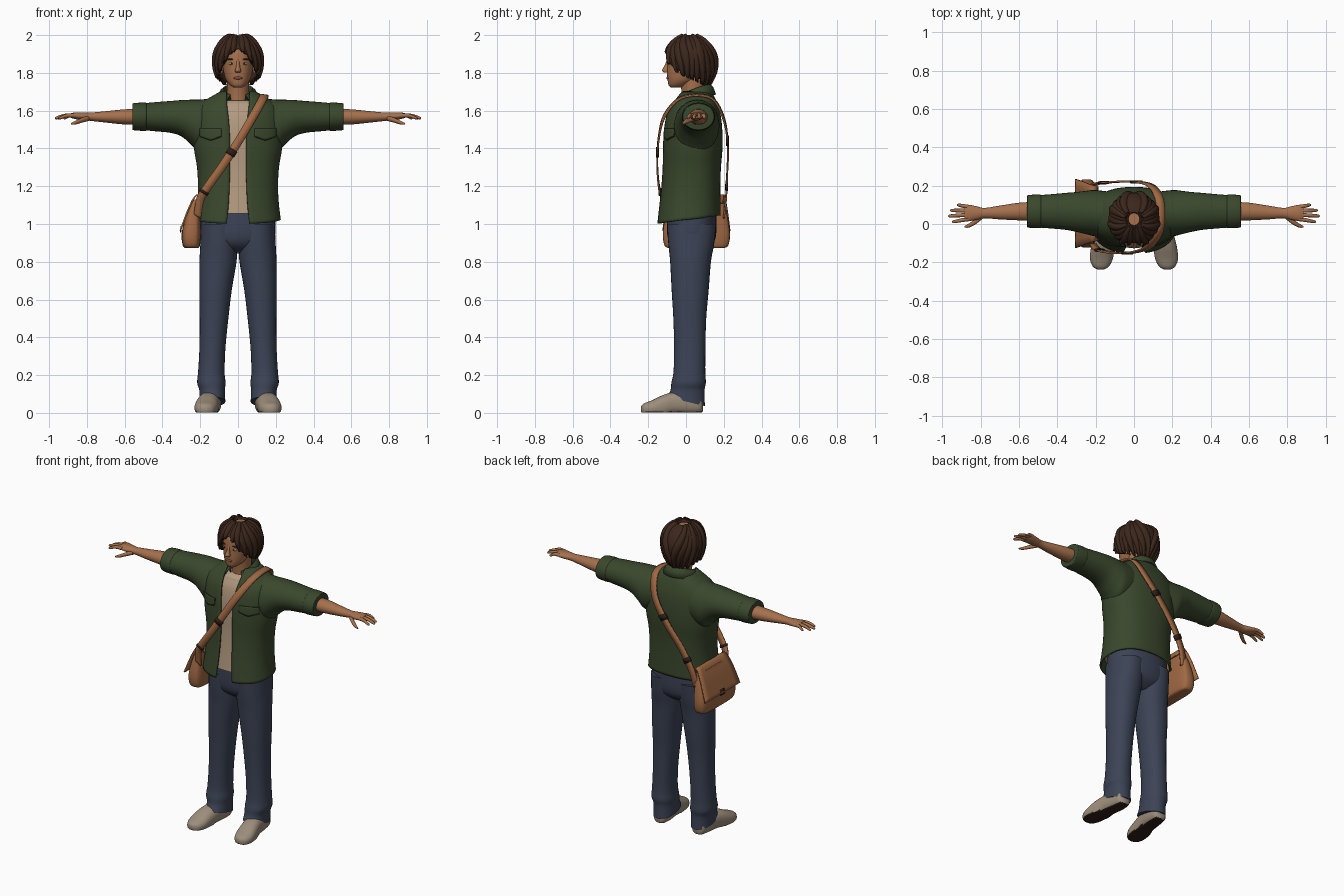
import bpy, bmesh
from math import sin, cos, pi, asin, sqrt, copysign
from mathutils import Vector, Matrix

if "Cube" in bpy.data.objects:
    bpy.data.objects.remove(bpy.data.objects["Cube"])


def colour(name, r, g, b):
    m = bpy.data.materials.new(name)
    m.use_nodes = True
    c = [(v / 255) ** 2.2 for v in (r, g, b)] + [1]
    m.diffuse_color = c
    bsdf = m.node_tree.nodes["Principled BSDF"]
    bsdf.inputs["Base Color"].default_value = c
    bsdf.inputs["Roughness"].default_value = 0.8
    return m


SKIN = colour("skin", 164, 112, 78)
LIP = colour("lip", 140, 84, 66)
WHITE = colour("eye white", 200, 190, 180)
HAIR = colour("dark brown hair", 62, 43, 33)
GREEN = colour("olive green cloth", 60, 73, 48)
CREAM = colour("cream cloth", 178, 153, 127)
DENIM = colour("blue denim", 62, 69, 86)
SHOE = colour("beige canvas", 156, 141, 123)
DARK = colour("dark brown rubber", 48, 36, 30)
LEATHER = colour("tan leather", 158, 104, 69)


def finish(name, bm, mats, mirror=False, thick=0):
    me = bpy.data.meshes.new(name)
    bmesh.ops.recalc_face_normals(bm, faces=bm.faces)
    bm.to_mesh(me)
    bm.free()
    for m in mats:
        me.materials.append(m)
    me.shade_smooth()
    me.set_sharp_from_angle(angle=0.8)
    ob = bpy.data.objects.new(name, me)
    bpy.context.collection.objects.link(ob)
    if mirror:
        ob.modifiers.new("mirror", "MIRROR").use_mirror_merge = False
    if thick:
        mod = ob.modifiers.new("thickness", "SOLIDIFY")
        mod.thickness, mod.offset = thick, 0
    return ob


def skin(name, mat, grid, closed=False, mirror=False, thick=0, rule=None):
    """Surface through rows of points; closed rows are capped at both ends."""
    bm = bmesh.new()
    rows = [[bm.verts.new(p) for p in row] for row in grid]
    n = len(rows[0])
    for a, b in zip(rows, rows[1:]):
        for i in range(n if closed else n - 1):
            j = (i + 1) % n
            bm.faces.new((a[i], a[j], b[j], b[i]))
    if closed and not thick:
        bm.faces.new(rows[0])
        bm.faces.new(rows[-1])
    mats = [mat]
    if rule:
        bmesh.ops.recalc_face_normals(bm, faces=bm.faces)
        mats.append(rule[0])
        for f in bm.faces:
            f.material_index = int(rule[1](f))
    return finish(name, bm, mats, mirror, thick)


def smooth(rows, k=5):
    """Catmull-Rom interpolation of rows of numbers."""
    out, last = [], len(rows) - 1
    for i in range(last):
        a, b, c, d = (rows[min(max(j, 0), last)] for j in range(i - 1, i + 3))
        for s in range(k):
            t = s / k
            out.append(tuple(q + t / 2 * (r - p + t * (2*p - 5*q + 4*r - u + t * (3*(q - r) + u - p)))
                             for p, q, r, u in zip(a, b, c, d)))
    return out + [tuple(rows[last])]


def power(v, p):
    return copysign(abs(v) ** p, v)


def tube(name, mat, axis, rows, p=1.0, n=32, mirror=False, warp=None, rule=None):
    """Loft of ovals: position on axis, two centre values, two radii."""
    grid = []
    for pos, c1, c2, r1, r2 in smooth(rows):
        ring = []
        for i in range(n):
            t = 2 * pi * i / n
            a, b = c1 + r1 * power(cos(t), p), c2 + r2 * power(sin(t), p)
            v = {"x": (pos, a, b), "y": (a, pos, b), "z": (a, b, pos)}[axis]
            ring.append(warp(*v) if warp else v)
        grid.append(ring)
    return skin(name, mat, grid, True, mirror, rule=rule)


def blob(name, mat, loc, size, mirror=False):
    bm = bmesh.new()
    bmesh.ops.create_uvsphere(bm, u_segments=16, v_segments=10, radius=1,
                              matrix=Matrix.Translation(loc) @ Matrix.Diagonal((*size, 1)))
    return finish(name, bm, [mat], mirror)


# Trousers: hips and two legs with a slanted hem
tube("trouser_hips", DENIM, "z", [(.85, 0, .03, .08, .06), (.89, 0, .03, .17, .11),
     (.95, 0, .03, .198, .13), (1.08, 0, .03, .195, .13)], .9)
tube("trouser_legs", DENIM, "z", [
    (.06, .135, 0, .068, .1), (.12, .137, .008, .068, .09), (.16, .141, .014, .075, .091),
    (.22, .141, .018, .07, .084), (.35, .135, .02, .069, .083), (.5, .127, .02, .076, .087),
    (.65, .119, .022, .086, .098), (.8, .106, .024, .098, .108), (.9, .1, .028, .099, .122),
    (1, .097, .03, .098, .13)], .92, mirror=True,
    warp=lambda x, y, z: (x, y, z - max(0, .12 - z) * 4 * y))

# Shoes with a dark underside
tube("shoes", SHOE, "y", [
    (.09, .14, .04, .02, .03), (.075, .14, .045, .044, .05), (.02, .143, .05, .054, .06),
    (-.06, .153, .05, .057, .06), (-.12, .163, .035, .061, .06), (-.18, .17, .025, .06, .042),
    (-.222, .173, .02, .042, .03), (-.238, .174, .02, .015, .015)], .85, mirror=True,
    warp=lambda x, y, z: (x, y, max(z, .002)),
    rule=(DARK, lambda f: f.normal.z < -.6))

# Jacket body: an open shell; each row is height, centre y, radii, opening
JACKET = smooth([
    (1, .015, .225, .165, .06), (1.1, .02, .212, .158, .05), (1.2, .025, .207, .152, .045),
    (1.3, .03, .212, .15, .042), (1.4, .035, .228, .153, .042), (1.5, .037, .232, .15, .045),
    (1.58, .04, .225, .138, .052), (1.63, .045, .198, .118, .058), (1.67, .05, .14, .097, .06),
    (1.7, .05, .085, .08, .06)])
P = .85


def jacket_row(z):
    for a, b in zip(JACKET, JACKET[1:]):
        if z <= b[0]:
            break
    f = (z - a[0]) / (b[0] - a[0])
    return [u + (v - u) * f for u, v in zip(a, b)]


def jacket_point(t, z, off=0):
    _, cy, rx, ry, _ = jacket_row(z)
    return ((rx + off) * power(sin(t), P), cy - (ry + off) * power(cos(t), P), z)


def jacket_angle(x, z):
    return asin(min(1, (x / jacket_row(z)[2]) ** (1 / P)))


grid = []
for i in range(45):
    row = []
    for j in range(65):
        z = 1.7 - .7 * (1 - i / 44)
        a = jacket_angle(jacket_row(z)[4], z)
        t = a + (2 * pi - 2 * a) * j / 64
        hem = 1.002 + .022 * (1 - cos(t))
        row.append(jacket_point(t, hem + (1.7 - hem) * i / 44))
    grid.append(row)
skin("jacket_body", GREEN, grid, thick=.01)

# Undershirt, filling the opening
tube("undershirt", CREAM, "z", [(r[0], 0, r[1], r[2] - .018, r[3] - .018) for r in JACKET
     if 1.04 < r[0] < 1.645] + [(1.655, 0, .045, .075, .075)], P)

# Folded collar
grid = []
for rx, ry, cy, start, front, back in ((.07, .07, .045, .6, 1.63, 1.68), (.078, .084, .046, .55, 1.675, 1.735),
                                       (.09, .098, .042, .6, 1.66, 1.725), (.115, .12, .035, .72, 1.605, 1.685)):
    row = []
    for j in range(49):
        t = start + (2 * pi - 2 * start) * j / 48
        k = ((1 + cos(t)) / 2) ** 1.5
        row.append((rx * sin(t), cy - ry * cos(t), back + (front - back) * k))
    grid.append(row)
skin("collar", GREEN, grid, thick=.008)

# Chest pocket flaps, each over a dark seam plate
for name, mat, drop, off in (("pocket_seams", DARK, .004, .006), ("pocket_flaps", GREEN, 0, .009)):
    grid = []
    for i in range(7):
        row = []
        for j in range(13):
            bottom = 1.465 - .02 * (1 - abs(j - 6) / 6) - drop
            z = 1.505 + (bottom - 1.505) * i / 6
            row.append(jacket_point(jacket_angle(.085 + .11 * j / 12, z), z, off))
        grid.append(row)
    skin(name, mat, grid, mirror=True, thick=.003)

# Sleeves and rolled cuffs
tube("sleeves", GREEN, "x", [
    (.1, .055, 1.54, .11, .127), (.2, .057, 1.52, .12, .139), (.25, .06, 1.54, .113, .118),
    (.3, .063, 1.56, .104, .096), (.36, .066, 1.567, .096, .084), (.45, .066, 1.568, .088, .076),
    (.54, .066, 1.568, .082, .067)], mirror=True)
tube("cuffs", GREEN, "x", [(.485, .066, 1.568, .08, .068), (.492, .066, 1.568, .088, .075),
     (.55, .066, 1.568, .085, .072), (.558, .066, 1.568, .078, .066)], mirror=True)

# Forearms, hands, fingers and thumbs
tube("forearms", SKIN, "x", [
    (.52, .065, 1.567, .05, .042), (.6, .065, 1.567, .046, .04), (.7, .06, 1.567, .036, .03),
    (.78, .057, 1.568, .027, .022), (.82, .057, 1.57, .035, .021), (.86, .058, 1.573, .042, .018),
    (.885, .058, 1.574, .038, .012)], mirror=True)
for name, base, tip, end in (("index", .026, .012, .95), ("middle", .048, .042, .97),
                             ("ring", .069, .071, .96), ("little", .089, .099, .925)):
    tube(name + "_fingers", SKIN, "x", [
        (.86, base, 1.574, .011, .011), ((.86 + end) / 2, (base + tip) / 2, 1.574, .01, .01),
        (end - .01, tip, 1.562, .008, .008), (end, tip, 1.56, .003, .003)], n=12, mirror=True)
tube("thumbs", SKIN, "x", [(.79, .042, 1.56, .014, .014), (.825, .015, 1.55, .015, .013),
     (.86, -.007, 1.537, .011, .01), (.885, -.015, 1.53, .004, .004)], n=12, mirror=True)

# Neck, head and face
tube("neck", SKIN, "z", [(1.6, 0, .045, .066, .068), (1.68, 0, .04, .058, .062), (1.8, 0, .035, .06, .07)])
tube("head", SKIN, "z", [(z, 0, (f + b) / 2, rx, (b - f) / 2) for z, rx, f, b in (
    (1.722, .022, -.08, -.03), (1.735, .042, -.092, .01), (1.76, .062, -.097, .06), (1.79, .073, -.1, .1),
    (1.83, .081, -.1, .125), (1.87, .085, -.1, .135), (1.92, .085, -.092, .135), (1.96, .065, -.06, .11))], .92)
tube("nose", SKIN, "z", [(1.868, 0, -.092, .008, .009), (1.835, 0, -.102, .01, .014),
     (1.813, 0, -.109, .016, .019), (1.802, 0, -.104, .014, .012)], n=16)
blob("mouth", LIP, (0, -.094, 1.773), (.024, .01, .008))
blob("ears", SKIN, (.088, .03, 1.825), (.012, .022, .033), True)
blob("eyes", WHITE, (.034, -.086, 1.849), (.015, .009, .007), True)
blob("irises", DARK, (.034, -.0905, 1.849), (.006, .006, .006), True)
blob("eyebrows", HAIR, (.036, -.089, 1.872), (.021, .008, .004), True)

# Hair: a shell with a curved hairline and overlapping locks
HAIRLINE = smooth([(0, 1.93), (.12, 1.9), (.25, 1.835), (.4, 1.80), (.6, 1.775), (.8, 1.75), (1.0, 1.745)])


def hair_point(t, v, off=0):
    a = min(abs(t if t <= pi else 2 * pi - t) / pi, 1)
    hem = min(HAIRLINE, key=lambda r: abs(r[0] - a))[1]
    z = 1.988 - (1.988 - hem) * (1 - cos(v * pi / 2))
    up = (z - 1.87) / .122
    f = sqrt(max(0, 1 - up * up)) if up > 0 else 1 - .28 * up * up
    return ((.12 * f + off) * sin(t), .025 - (.132 * f + off) * cos(t), z + off * max(up, 0))


skin("hair_shell", HAIR, [[hair_point(2 * pi * j / 64, .03 + .97 * i / 16) for j in range(64)]
                          for i in range(17)], closed=True, thick=.014)
for k in range(11):
    aim = .3 + k * .275
    grid = []
    for i in range(15):
        v = .04 + 1.02 * i / 14
        width = .24 * (1 - .75 * max(0, v - .6) / .46)
        mid = aim * (.75 + .25 * v) + .08 * sin(v * 5 + k)
        grid.append([hair_point(mid + width * w / 4, v, .014 * (1 - (w / 4) ** 2) * (1 + .3 * sin(k * 2)))
                     for w in range(-4, 5)])
    skin("hair_locks_%d" % (k + 1), HAIR, grid, mirror=True, thick=.006)

# Shoulder bag: body, overhanging flap and a small clasp
tube("bag_body", LEATHER, "z", [
    (.872, -.245, .055, .03, .14), (.885, -.247, .055, .045, .168), (.95, -.247, .055, .051, .178),
    (1.05, -.237, .055, .038, .163), (1.13, -.222, .055, .022, .14)], .5)
flap = smooth([(-.19, 1.11, .14), (-.2, 1.145, .145), (-.225, 1.148, .15), (-.262, 1.08, .165), (-.305, .965, .18)])
skin("bag_flap", LEATHER, [[(x, .055 + w * s / 4, z) for s in range(-4, 5)] for x, z, w in flap], thick=.008)
skin("bag_clasp", DARK, [[(x, y, z) for y in (.035, .075)] for x, z in ((-.3, .99), (-.304, .955))], thick=.008)

# Diagonal strap over the left shoulder, with dark keeper bands
path = smooth([(-.215, -.105, 1.04), (-.2, -.125, 1.13), (-.165, -.142, 1.19), (-.08, -.152, 1.31),
               (.01, -.145, 1.45), (.08, -.115, 1.57), (.13, -.04, 1.66), (.14, .06, 1.682), (.125, .15, 1.655),
               (.08, .205, 1.54), (-.02, .222, 1.4), (-.12, .218, 1.27), (-.19, .212, 1.14), (-.215, .2, 1.04)])


def strap(name, mat, points, half, thick):
    grid = []
    for p in points:
        k = min(1, max(0, (p[2] - 1.55) / .12))
        side = Vector((.85, 0, -.53)).lerp(Vector((1, 0, -.15)), k).normalized() * half
        grid.append([Vector(p) - side, Vector(p) + side])
    skin(name, mat, grid, thick=thick)


strap("bag_strap", LEATHER, path, .022, .009)
for n, i in enumerate((8, 17, 48, 57)):
    strap("strap_band_%d" % (n + 1), DARK, path[i:i + 2], .026, .015)
